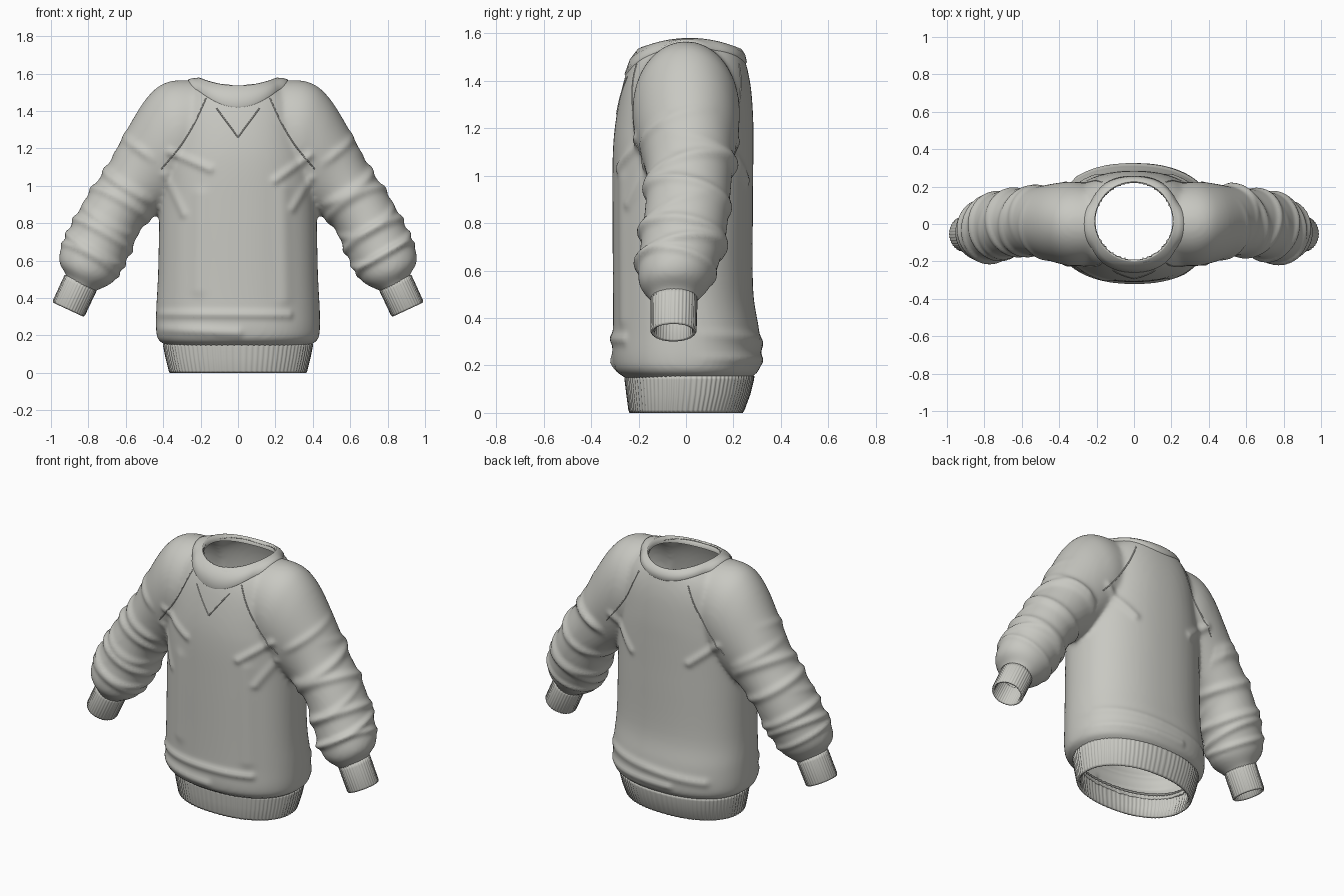
import bpy, bmesh, math
from mathutils import Vector
from mathutils.bvhtree import BVHTree

if "Cube" in bpy.data.objects:
    bpy.data.objects.remove(bpy.data.objects["Cube"])

GREY = (0.58, 0.58, 0.54, 1)
knit = bpy.data.materials.new("warm_grey_knit")
knit.use_nodes = True
knit.diffuse_color = GREY
knit.node_tree.nodes["Principled BSDF"].inputs["Base Color"].default_value = GREY
knit.node_tree.nodes["Principled BSDF"].inputs["Roughness"].default_value = 0.8


def add_object(name, bm):
    bmesh.ops.recalc_face_normals(bm, faces=bm.faces)
    for f in bm.faces:
        f.smooth = True
    mesh = bpy.data.meshes.new(name)
    bm.to_mesh(mesh)
    bm.free()
    mesh.materials.append(knit)
    obj = bpy.data.objects.new(name, mesh)
    bpy.context.collection.objects.link(obj)
    return obj


def spline(rows, steps=5):
    """Catmull-Rom interpolation of rows of numbers."""
    out = []
    for i in range(len(rows) - 1):
        a, b = rows[max(i - 1, 0)], rows[i]
        c, d = rows[i + 1], rows[min(i + 2, len(rows) - 1)]
        for k in range(steps):
            t = k / steps
            out.append([q + t / 2 * (r - p + t * (2 * p - 5 * q + 4 * r - s + t * (3 * (q - r) + s - p)))
                        for p, q, r, s in zip(a, b, c, d)])
    return out + [list(rows[-1])]


def loft(bm, rings, closed=True):
    """Skin rings of points with quads."""
    loops = [[bm.verts.new(p) for p in ring] for ring in rings]
    n = len(loops[0])
    for a, b in zip(loops, loops[1:]):
        for i in range(n):
            bm.faces.new((a[i], a[(i + 1) % n], b[(i + 1) % n], b[i]))
    if closed:
        bm.faces.new(loops[0])
        bm.faces.new(loops[-1])


def oval(center, u, v, n=64, power=2.0, ribs=0, depth=0.0):
    pts = []
    for i in range(n):
        a = math.tau * i / n
        c, s = math.cos(a), math.sin(a)
        k = 1 + depth * math.cos(ribs * a)
        e = 2 / power
        pts.append(Vector(center) + Vector(u) * math.copysign(abs(c) ** e, c) * k
                   + Vector(v) * math.copysign(abs(s) ** e, s) * k)
    return pts


# Torso: height, half width, front y, back y
TORSO = [(0.09, 0.36, -0.235, 0.25), (0.14, 0.375, -0.245, 0.265), (0.175, 0.425, -0.295, 0.305),
         (0.23, 0.438, -0.31, 0.317), (0.35, 0.437, -0.308, 0.308), (0.52, 0.428, -0.308, 0.283),
         (0.85, 0.42, -0.31, 0.282), (1.08, 0.41, -0.309, 0.284), (1.22, 0.385, -0.298, 0.284),
         (1.36, 0.36, -0.272, 0.275), (1.46, 0.32, -0.242, 0.256), (1.53, 0.25, -0.207, 0.228),
         (1.565, 0.2, -0.15, 0.17)]
# Sleeve: outer x and z, inner x and z, middle y, half depth
SLEEVE = [(0.16, 1.56, 0.15, 1.15, 0.0, 0.19), (0.36, 1.56, 0.25, 1.0, 0.0, 0.225),
          (0.48, 1.48, 0.33, 0.92, 0.005, 0.215), (0.6, 1.29, 0.42, 0.855, 0.012, 0.188),
          (0.70, 1.1, 0.46, 0.83, 0.013, 0.178), (0.79, 0.97, 0.525, 0.76, 0.005, 0.177),
          (0.875, 0.82, 0.57, 0.66, -0.01, 0.177), (0.945, 0.67, 0.625, 0.55, -0.035, 0.167),
          (0.955, 0.59, 0.675, 0.48, -0.047, 0.147), (0.918, 0.52, 0.765, 0.435, -0.05, 0.096),
          (0.925, 0.47, 0.79, 0.405, -0.05, 0.085)]

bm = bmesh.new()
loft(bm, [oval((0, (f + b) / 2, z), (w, 0, 0), (0, (b - f) / 2, 0), power=2.25)
          for z, w, f, b in spline(TORSO)])
for side in (1, -1):
    loft(bm, [oval((side * (ox + ix) / 2, y, (oz + iz) / 2),
                   (side * (ox - ix) / 2, 0, (oz - iz) / 2), (0, ry, 0))
              for ox, oz, ix, iz, y, ry in spline(SLEEVE)])
body = add_object("sweater_body", bm)

# Fuse torso and sleeves into one cloth surface
remesh = body.modifiers.new("fuse", 'REMESH')
remesh.mode, remesh.voxel_size, remesh.use_smooth_shade = 'VOXEL', 0.013, True
relax = body.modifiers.new("relax", 'SMOOTH')
relax.factor, relax.iterations = 0.5, 10
fused = bpy.data.meshes.new_from_object(body.evaluated_get(bpy.context.evaluated_depsgraph_get()))
body.modifiers.clear()
body.data = fused
if not fused.materials:
    fused.materials.append(knit)

# Sleeve folds: distance along the arm, tilt, width, height, facing (front -1, back 1)
ARM_FOLDS = [(0.26, 0.25, 0.025, 0.011, -1), (0.37, -0.2, 0.025, 0.010, 1), (0.47, 0.3, 0.028, 0.014, 0),
             (0.59, -0.25, 0.026, 0.013, 0), (0.68, 0.35, 0.022, 0.010, -1), (0.78, -0.15, 0.024, 0.014, 0),
             (0.86, 0.2, 0.02, 0.013, 0), (0.93, -0.2, 0.018, 0.010, 0)]
# Torso folds: start x z, end x z, width, height, facing
BODY_FOLDS = [(-0.42, 0.315, 0.27, 0.31, 0.022, 0.013, -1), (-0.44, 0.235, 0.0, 0.215, 0.025, 0.012, -1),
              (-0.3, 0.27, 0.44, 0.33, 0.025, 0.012, 1), (-0.1, 0.22, 0.44, 0.23, 0.02, 0.01, 1),
              (0.38, 1.16, 0.2, 1.03, 0.022, 0.014, -1), (-0.36, 1.18, -0.15, 1.09, 0.022, 0.013, -1),
              (0.39, 1.04, 0.29, 0.88, 0.022, 0.011, -1), (-0.39, 1.06, -0.29, 0.85, 0.022, 0.010, -1),
              (0.37, 1.14, 0.2, 0.98, 0.022, 0.013, 1), (-0.37, 1.14, -0.2, 1.0, 0.022, 0.013, 1),
              (-0.2, 0.95, -0.21, 0.45, 0.04, 0.008, -1), (0.24, 0.98, 0.25, 0.4, 0.04, 0.008, -1)]
ARM = Vector((0.5, -0.866))


def fold_height(p, n):
    x = abs(p.x)
    along = (Vector((x, p.z)) - Vector((0.35, 1.42))).dot(ARM)
    on_arm = x > 0.44 + 0.08 * max(0, 1 - p.z) and p.z > 0.5
    total = 0
    if on_arm:
        fade = min(1, (x - 0.43) / 0.08)
        for s, tilt, w, h, face in ARM_FOLDS:
            side = 1 if face == 0 else max(0, 0.4 + 0.6 * face * n.y)
            total += fade * side * h * math.exp(-((along - s + tilt * p.y * (1 if p.x > 0 else 0.6)) / w) ** 2)
    else:
        for ax, az, bx, bz, w, h, face in BODY_FOLDS:
            a, b, q = Vector((ax, az)), Vector((bx, bz)), Vector((p.x, p.z))
            t = max(0, min(1, (q - a).dot(b - a) / (b - a).length_squared))
            total += h * max(0, face * n.y) * math.exp(-((q - a.lerp(b, t)).length / w) ** 2)
    return total


bm = bmesh.new()
bm.from_mesh(fused)
bm.normal_update()
moves = [(v, v.normal * fold_height(v.co, v.normal)) for v in bm.verts]
for v, m in moves:
    v.co += m
bm.normal_update()
surface = BVHTree.FromBMesh(bm)

# Open the neck, the hem and the sleeve ends
CUFF_TOP, CUFF_END = Vector((0.843, -0.05, 0.478)), Vector((0.908, -0.053, 0.338))
CUFF_DIR = (CUFF_END - CUFF_TOP).normalized()
openings = []
for f in bm.faces:
    c = f.calc_center_median()
    neck = c.z > 1.3 and math.hypot(c.x, c.y - 0.015) < 0.212
    sleeve_end = abs(c.x) > 0.65 and (Vector((abs(c.x), c.y, c.z)) - CUFF_TOP).dot(CUFF_DIR) > 0.015
    if neck or c.z < 0.12 or sleeve_end:
        openings.append(f)
bmesh.ops.delete(bm, geom=openings, context='FACES')
for f in bm.faces:
    f.smooth = True
bm.to_mesh(fused)
bm.free()
shell = body.modifiers.new("cloth_thickness", 'SOLIDIFY')
shell.thickness, shell.offset = 0.012, -1

# Ribbed hem: height, half width, half depth, middle y
bm = bmesh.new()
HEM = [(0.165, 0.375, 0.25, 0.014), (0.155, 0.398, 0.272, 0.014), (0.14, 0.397, 0.271, 0.014),
       (0.08, 0.385, 0.26, 0.01), (0.012, 0.368, 0.243, 0.002), (0.0, 0.362, 0.237, 0.0),
       (0.006, 0.35, 0.227, 0.0), (0.08, 0.366, 0.242, 0.01), (0.15, 0.37, 0.247, 0.012)]
loft(bm, [oval((0, y, z), (w, 0, 0), (0, d, 0), 336, 2.2, 84, 0.008) for z, w, d, y in HEM], False)
add_object("ribbed_hem", bm)

# Ribbed cuffs: position along the cuff, radius
CUFF = [(-0.1, 0.075), (-0.04, 0.094), (0.1, 0.094), (0.94, 0.093), (1, 0.088), (0.96, 0.079), (0.1, 0.076)]
for side, name in ((1, "left_cuff"), (-1, "right_cuff")):
    bm = bmesh.new()
    across = Vector((-CUFF_DIR.z, 0, CUFF_DIR.x))
    rings = [oval(CUFF_TOP.lerp(CUFF_END, t), across * r, (0, r * 1.03, 0), 144, 2, 36, 0.018) for t, r in CUFF]
    loft(bm, [[Vector((side * p.x, p.y, p.z)) for p in ring] for ring in rings], False)
    add_object(name, bm)

# Collar band resting on the cloth, from the neck seam up to the rim
seam, middle, rim, lip, inside = [], [], [], [], []
for i in range(96):
    a = math.tau * i / 96
    c, s = math.cos(a), math.sin(a)
    drop = (0.14 if s < 0 else 0.085) * s * s
    edge = Vector((0.218 * c, 0.015 + 0.218 * s, 1.577 - 0.043 * s * s))
    low = Vector((0.268 * c, 0.27 * s, 1.56 - drop))
    for ring, guess, lift in ((seam, low, -0.004), (middle, low.lerp(edge, 0.08), 0.006)):
        hit, normal, _, _ = surface.find_nearest(guess)
        ring.append(hit + normal * lift)
    rim.append(edge)
    lip.append(edge + Vector((-0.008 * c, -0.008 * s, 0.003)))
    inside.append(edge + Vector((-0.012 * c, -0.012 * s, -0.04)))
upper = []
for m, e in zip(middle, rim):
    hit, normal, _, _ = surface.find_nearest(m.lerp(e, 0.55))
    upper.append(hit.lerp(m.lerp(e, 0.55), 0.5) + normal * 0.008)
bm = bmesh.new()
loft(bm, [seam, middle, upper, rim, lip, inside], False)
add_object("collar_band", bm)


# Stitched seams laid on the cloth
def stitch(name, points, facing):
    curve = bpy.data.curves.new(name, 'CURVE')
    curve.dimensions, curve.bevel_depth, curve.bevel_resolution = '3D', 0.0035, 1
    path = []
    for x, z in spline(points, 10):
        hit = surface.ray_cast(Vector((x, facing, z)), Vector((0, -facing, 0)))[0]
        if hit:
            path.append(hit)
    line = curve.splines.new('POLY')
    line.points.add(len(path) - 1)
    for point, p in zip(line.points, path):
        point.co = (*p, 1)
    curve.materials.append(knit)
    bpy.context.collection.objects.link(bpy.data.objects.new(name, curve))


RAGLAN = [(0.17, 1.47), (0.235, 1.33), (0.31, 1.21), (0.41, 1.09)]
for side, label in ((1, "left"), (-1, "right")):
    for facing, where in ((-1, "front"), (1, "back")):
        stitch(f"{label}_{where}_seam", [(side * x, z) for x, z in RAGLAN], facing)
    stitch(f"{label}_neck_stitch", [(side * 0.115, 1.415), (side * 0.058, 1.338), (0, 1.26)], -1)
